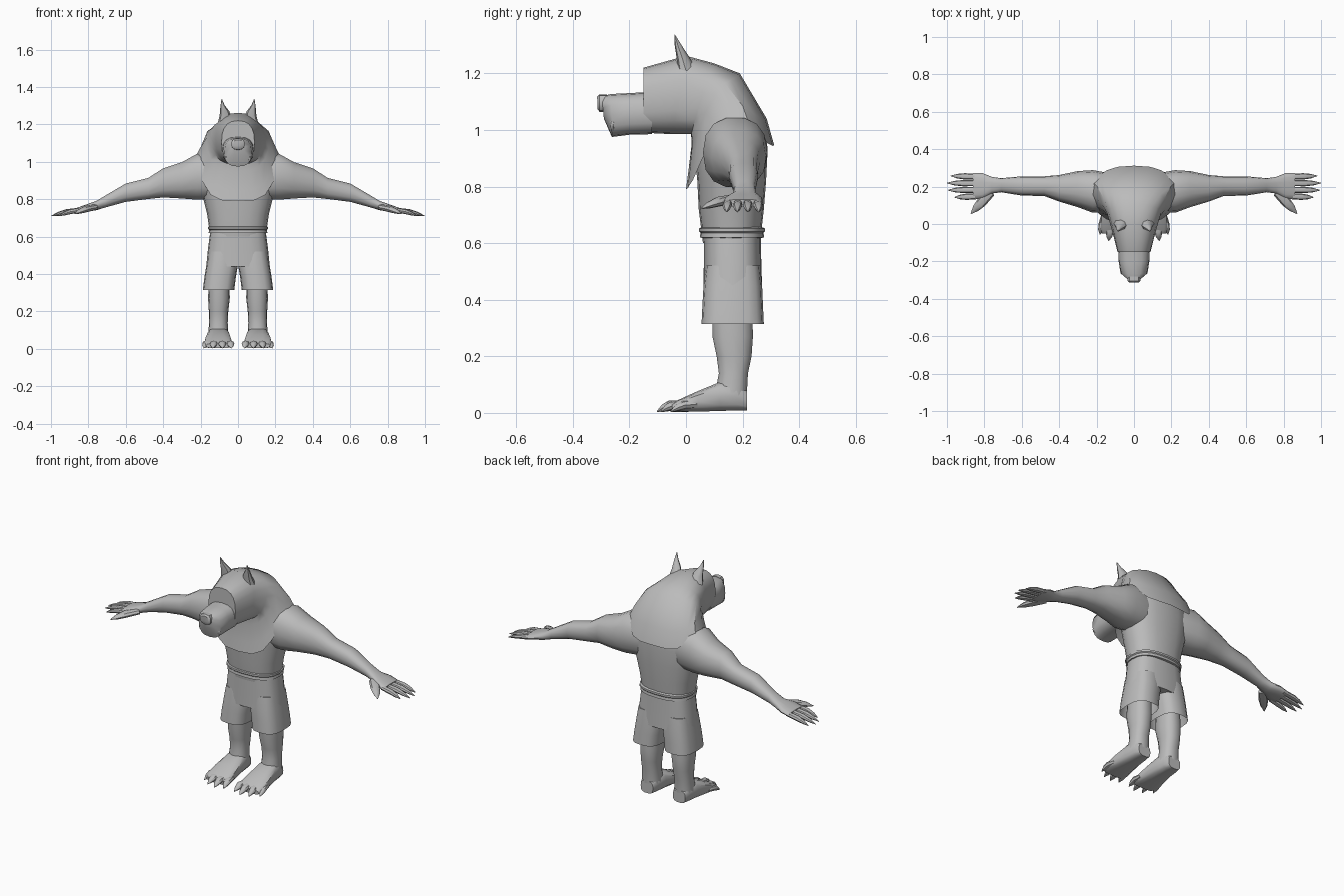
import bpy
import bmesh
import math
from mathutils import Vector

start_cube = bpy.data.objects.get("Cube")
if start_cube:
    bpy.data.objects.remove(start_cube, do_unlink=True)

# One plain grey for the whole figure
grey = bpy.data.materials.new("plain grey")
grey.use_nodes = True
grey.diffuse_color = (0.5, 0.5, 0.5, 1)
grey.node_tree.nodes["Principled BSDF"].inputs["Base Color"].default_value = grey.diffuse_color


def signed_power(value, power):
    return math.copysign(abs(value) ** power, value)


def loft(name, rings, sides=16, power=0.85, caps=(True, True), mirror=False, angle=40):
    """Skin rings of (centre, half axis u, half axis v, side lift)."""
    bm = bmesh.new()
    loops = []
    for centre, u, v, lift in rings:
        loop = []
        for i in range(sides):
            turn = math.tau * i / sides
            c, s = math.cos(turn), math.sin(turn)
            point = Vector(centre) + Vector(u) * signed_power(c, power) + Vector(v) * signed_power(s, power)
            point.z += lift * s ** 4
            loop.append(bm.verts.new(point))
        loops.append(loop)
    for low, high in zip(loops, loops[1:]):
        for i in range(sides):
            j = (i + 1) % sides
            bm.faces.new((low[i], low[j], high[j], high[i]))
    if caps[0]:
        bm.faces.new(loops[0][::-1])
    if caps[1]:
        bm.faces.new(loops[-1])
    bmesh.ops.recalc_face_normals(bm, faces=bm.faces)
    mesh = bpy.data.meshes.new(name)
    bm.to_mesh(mesh)
    bm.free()
    mesh.materials.append(grey)
    obj = bpy.data.objects.new(name, mesh)
    bpy.context.collection.objects.link(obj)
    bpy.ops.object.select_all(action="DESELECT")
    obj.select_set(True)
    bpy.context.view_layer.objects.active = obj
    bpy.ops.object.shade_smooth_by_angle(angle=math.radians(angle))
    if mirror:
        obj.modifiers.new("Mirror", "MIRROR")
    return obj


def box_ring(axis, at, first, second):
    """Ring across one axis, given the extents along the other two."""
    others = [i for i in range(3) if i != axis]
    centre, u, v = Vector(), Vector(), Vector()
    centre[axis] = at
    for vec, k, (lo, hi) in zip((u, v), others, (first, second)):
        centre[k] = (lo + hi) / 2
        vec[k] = (hi - lo) / 2
    return centre, u, v, 0


def profile_ring(top, bottom, width, lift=0):
    """Ring between a top and a bottom point on the middle plane."""
    a, b = Vector((0, *top)), Vector((0, *bottom))
    return (a + b) / 2, (a - b) / 2, (width, 0, 0), lift


def digit(name, root, tip, radius, flat=0.8, bend=0.006):
    """Tapered finger, toe or fang ending in a point."""
    root, tip = Vector(root), Vector(tip)
    along = (tip - root).normalized()
    side = along.cross(Vector((0, 0, 1)))
    side = side.normalized() if side.length > 0.1 else Vector((1, 0, 0))
    up = side.cross(along)
    rings = []
    for t, r in ((0, 0.9), (0.45, 1), (0.75, 0.7), (1, 0.08)):
        centre = root.lerp(tip, t) + up * bend * math.sin(math.pi * t)
        rings.append((centre, side * radius * r, up * radius * r * flat, 0))
    loft(name, rings, sides=8, power=1, mirror=True)


# Torso
loft("torso", [box_ring(2, z, (-w, w), (front, back)) for z, w, front, back in (
    (0.60, 0.148, 0.06, 0.262), (0.72, 0.165, 0.045, 0.275),
    (0.82, 0.19, 0.04, 0.283), (0.92, 0.205, 0.03, 0.288),
    (1.0, 0.2, 0.03, 0.285), (1.06, 0.15, 0.06, 0.26))], sides=20)

# Head flowing into the mane that drapes over the shoulders
loft("head_and_mane", [
    profile_ring((-0.15, 1.22), (-0.15, 0.99), 0.088),
    profile_ring((0, 1.262), (-0.05, 0.985), 0.12),
    profile_ring((0.1, 1.235), (0.018, 0.985), 0.145, 0.02),
    profile_ring((0.19, 1.2), (0.02, 0.95), 0.17, 0.05),
    profile_ring((0.285, 1.04), (0.008, 0.85), 0.205, 0.125),
    profile_ring((0.312, 0.945), (0, 0.79), 0.222, 0.17),
], sides=20, power=0.8, caps=(True, False))

# Muzzle, nose and fangs
loft("muzzle", [
    profile_ring((-0.12, 1.135), (-0.12, 0.985), 0.085),
    profile_ring((-0.2, 1.13), (-0.2, 0.983), 0.082),
    profile_ring((-0.265, 1.127), (-0.262, 0.975), 0.072),
    profile_ring((-0.298, 1.118), (-0.29, 1.04), 0.036),
], power=0.75)
loft("nose", [
    profile_ring((-0.28, 1.126), (-0.28, 1.062), 0.036),
    profile_ring((-0.305, 1.126), (-0.305, 1.064), 0.036),
    profile_ring((-0.314, 1.118), (-0.312, 1.072), 0.026),
], sides=10, power=0.8)
digit("fang", (0.058, -0.25, 1.045), (0.06, -0.258, 0.997), 0.011, flat=1)

# Ears
loft("ear", [
    ((0.072, 0, 1.225), (0.036, 0, -0.016), (0, 0.03, 0), 0),
    ((0.072, -0.012, 1.26), (0.026, 0, -0.01), (0, 0.022, 0), 0),
    ((0.083, -0.028, 1.3), (0.011, 0, -0.003), (0, 0.012, 0), 0),
    ((0.087, -0.04, 1.337), (0.001, 0, 0), (0, 0.001, 0), 0),
], sides=8, power=1, mirror=True)

# Arm with the palm of the hand
loft("arm", [box_ring(0, x, (front, back), (low, high)) for x, low, high, front, back in (
    (0.12, 0.8, 1.04, 0.07, 0.27), (0.22, 0.795, 1.045, 0.06, 0.288),
    (0.3, 0.802, 1.0, 0.09, 0.283), (0.4, 0.808, 0.967, 0.12, 0.262),
    (0.48, 0.8, 0.915, 0.15, 0.255), (0.6, 0.785, 0.885, 0.152, 0.255),
    (0.71, 0.755, 0.82, 0.17, 0.245), (0.76, 0.74, 0.79, 0.163, 0.252),
    (0.81, 0.733, 0.773, 0.135, 0.272), (0.86, 0.727, 0.755, 0.132, 0.272))],
    sides=14, mirror=True)

# Fingers and thumb
for i, reach in enumerate((0.96, 0.995, 1.0, 0.98)):
    y = 0.148 + 0.035 * i
    digit("finger", (0.84, y, 0.743), (reach, y - 0.005 + 0.003 * i, 0.71), 0.017)
digit("thumb", (0.765, 0.17, 0.757), (0.872, 0.055, 0.722), 0.027, flat=0.65)

# Shorts: hips and two open legs
loft("shorts_hips", [box_ring(2, z, (-w, w), (front, back)) for z, w, front, back in (
    (0.44, 0.17, 0.062, 0.269), (0.54, 0.16, 0.063, 0.266), (0.63, 0.148, 0.063, 0.264))],
    sides=20, power=0.7)
loft("shorts_leg", [box_ring(2, z, (inner, outer), (front, back)) for z, inner, outer, front, back in (
    (0.315, 0.02, 0.188, 0.055, 0.275), (0.38, 0.012, 0.18, 0.058, 0.272),
    (0.45, 0, 0.169, 0.062, 0.269), (0.52, 0, 0.158, 0.07, 0.262))],
    power=0.7, caps=(False, True), mirror=True)

# Belt with a raised rounded band
loft("belt", [box_ring(2, z, (-w, w), (0.206 - w, 0.119 + w)) for z, w in (
    (0.618, 0.145), (0.62, 0.157), (0.636, 0.155), (0.641, 0.16),
    (0.652, 0.16), (0.657, 0.147))], sides=20, power=0.8, angle=30)

# Lower leg
loft("lower_leg", [box_ring(2, z, (inner, outer), (front, back)) for z, inner, outer, front, back in (
    (0.4, 0.045, 0.155, 0.09, 0.235), (0.27, 0.044, 0.16, 0.092, 0.238),
    (0.2, 0.052, 0.156, 0.107, 0.233), (0.14, 0.055, 0.155, 0.115, 0.22),
    (0.06, 0.05, 0.16, 0.1, 0.216))], sides=14, mirror=True)

# Foot and clawed toes
loft("foot", [box_ring(1, y, (inner, outer), (low, high)) for y, inner, outer, low, high in (
    (0.215, 0.065, 0.145, 0.008, 0.08), (0.18, 0.052, 0.158, 0.008, 0.11),
    (0.12, 0.045, 0.165, 0.006, 0.11), (0.04, 0.035, 0.178, 0.004, 0.077),
    (-0.03, 0.028, 0.182, 0.003, 0.045), (-0.05, 0.036, 0.17, 0.003, 0.03))],
    sides=14, power=0.65, mirror=True)
for root_x, tip_x, tip_y in ((0.046, 0.035, -0.085), (0.085, 0.083, -0.103),
                             (0.125, 0.135, -0.09), (0.16, 0.182, -0.055)):
    digit("toe", (root_x, tip_y + 0.09, 0.03), (tip_x, tip_y, 0.004), 0.021, bend=0.01)
